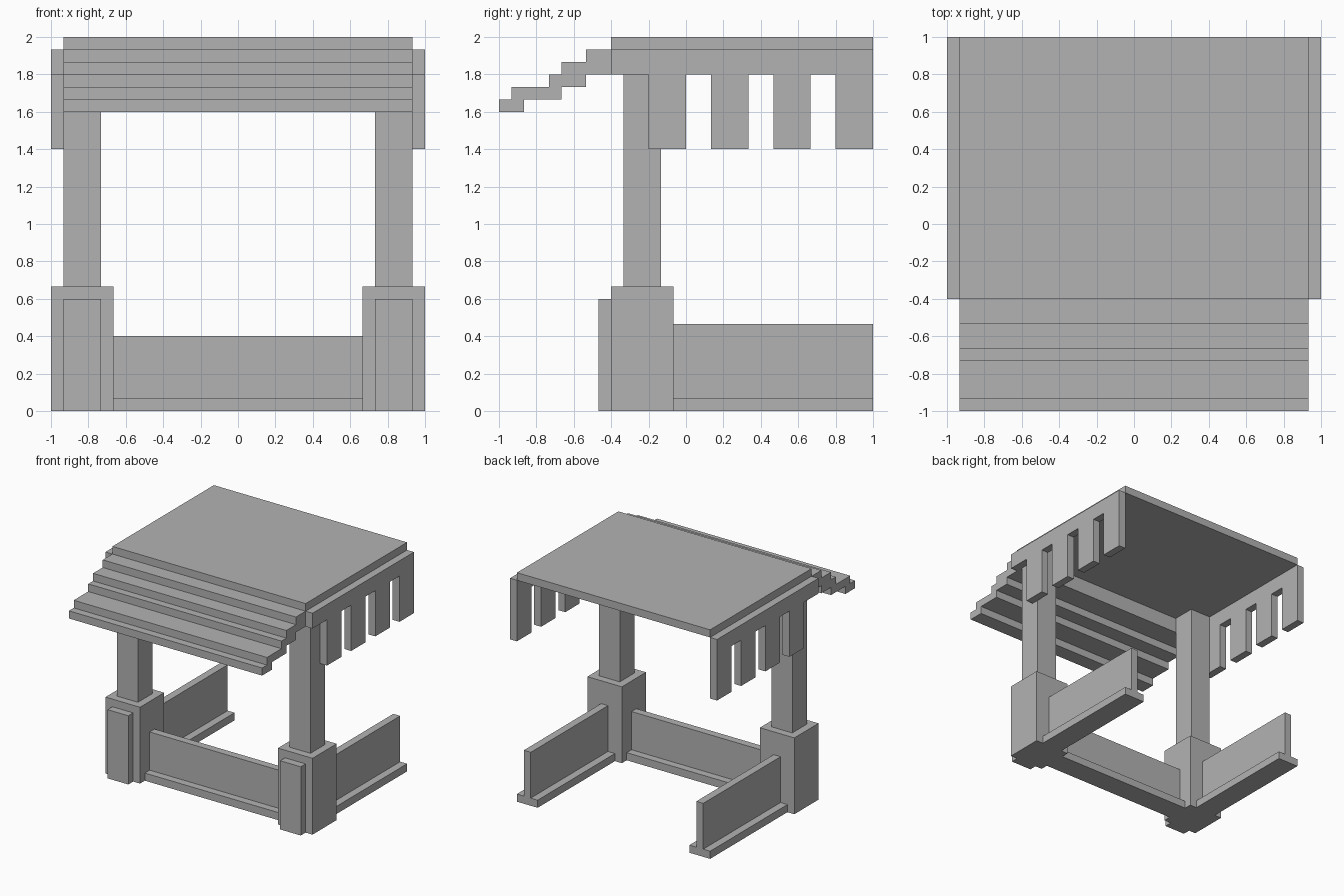
import bpy
import bmesh

cube = bpy.data.objects.get("Cube")
if cube:
    bpy.data.objects.remove(cube, do_unlink=True)

U = 1 / 15  # grid module

grey = bpy.data.materials.new("plain grey")
grey.use_nodes = True
colour = (0.45, 0.45, 0.45, 1)
grey.diffuse_color = colour
grey.node_tree.nodes["Principled BSDF"].inputs["Base Color"].default_value = colour


def extrude(name, profile, x0, x1):
    """Extrude a (y, z) outline from x0 to x1, in modules."""
    bm = bmesh.new()
    face = bm.faces.new([bm.verts.new((x0 * U, y * U, z * U)) for y, z in profile])
    new = bmesh.ops.extrude_face_region(bm, geom=[face])["geom"]
    verts = [v for v in new if isinstance(v, bmesh.types.BMVert)]
    bmesh.ops.translate(bm, verts=verts, vec=((x1 - x0) * U, 0, 0))
    bmesh.ops.recalc_face_normals(bm, faces=bm.faces)
    mesh = bpy.data.meshes.new(name)
    bm.to_mesh(mesh)
    bm.free()
    mesh.materials.append(grey)
    obj = bpy.data.objects.new(name, mesh)
    bpy.context.collection.objects.link(obj)
    return obj


def box(name, x, y, z):
    return extrude(name, [(y[0], z[0]), (y[1], z[0]), (y[1], z[1]), (y[0], z[1])], *x)


def pair(name, maker, x, *args):
    """Make the left part and its mirror on the right."""
    maker("left_" + name, *args, *x) if maker is extrude else maker("left_" + name, x, *args)
    m = (-x[1], -x[0])
    maker("right_" + name, *args, *m) if maker is extrude else maker("right_" + name, m, *args)


# Pillars with their plinths and front plates
pair("plinth", box, (10, 15), (-6, -1), (0, 10))
pair("plinth_plate", box, (11, 14), (-7, -6), (0, 9))
pair("post", box, (11, 14), (-5, -2), (10, 29))

# Low walls standing on wider skirtings
pair("side_skirting", box, (11, 14), (-1, 15), (0, 1))
pair("side_wall", box, (12, 13), (-1, 15), (1, 7))
box("front_skirting", (-10, 10), (-5, -2), (0, 1))
box("front_wall", (-10, 10), (-4, -3), (1, 6))

# Flat roof
box("roof_slab", (-14, 14), (-6, 15), (29, 30))

# Side valances with four hanging tabs
valance = [(15, 29), (-6, 29), (-6, 27)]
for y in range(-3, 15, 5):
    valance += [(y, 27), (y, 21), (y + 3, 21)]
    if y + 3 < 15:
        valance.append((y + 3, 27))
pair("valance", extrude, (14, 15), valance)

# Stepped awning at the front: front edges going up, back edges coming down
fronts = (-15, -14, -11, -10, -8)
backs = (-13, -10, -8, -5, -5)
awning = []
for i, y in enumerate(fronts):
    awning += [(y, 24 + i), (y, 25 + i)]
for i, y in reversed(list(enumerate(backs[:4]))):
    top = 29 if i == 3 else 25 + i
    awning += [(y, top), (y, 24 + i)]
extrude("stepped_awning", awning, -14, 14)
